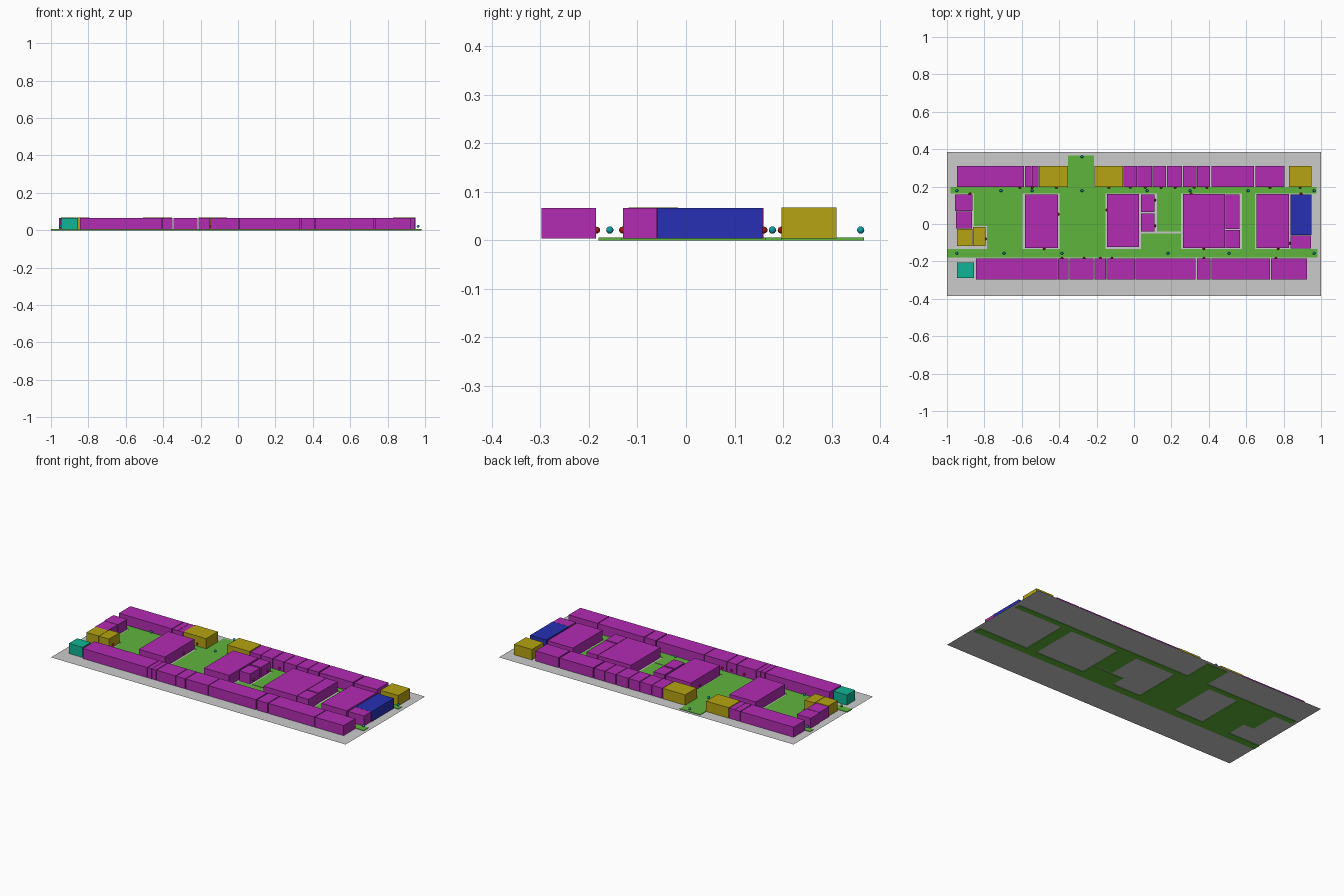
import bpy, bmesh

def mat(name, rgb):
    m = bpy.data.materials.new(name)
    m.diffuse_color = (*rgb, 1)
    return m

ROOM = mat("room_magenta", (0.45, 0.025, 0.45))
STAIR = mat("stair_yellow", (0.46, 0.37, 0.006))
LIFT = mat("lift_teal", (0.005, 0.46, 0.30))
WASH = mat("washroom_blue", (0.02, 0.03, 0.46))
FLOOR = mat("floor_green", (0.115, 0.46, 0.045))
DOOR = mat("door_red", (0.3, 0.01, 0.01))
NODE = mat("node_cyan", (0.005, 0.33, 0.4))

def finish(bm, name, material):
    me = bpy.data.meshes.new(name)
    bm.to_mesh(me)
    bm.free()
    ob = bpy.data.objects.new(name, me)
    if material:
        me.materials.append(material)
    bpy.context.collection.objects.link(ob)
    return ob

def box(name, x0, x1, y0, y1, z0, z1, material):
    bm = bmesh.new()
    bmesh.ops.create_cube(bm, size=1)
    for v in bm.verts:
        v.co = ((x0, x1)[v.co.x > 0], (y0, y1)[v.co.y > 0], (z0, z1)[v.co.z > 0])
    return finish(bm, name, material)

def block(name, x0, x1, y0, y1, material=ROOM):
    top = 0.068 if material is STAIR else 0.066
    return box(name, x0, x1, y0, y1, 0.004, top, material)

def slab(name, x0, x1, y0, y1):
    return box(name, x0, x1, y0, y1, 0.0, 0.006, FLOOR)

def marker(name, x, y, r, material):
    bm = bmesh.new()
    bmesh.ops.create_uvsphere(bm, u_segments=16, v_segments=8, radius=r)
    for f in bm.faces:
        f.smooth = True
    bmesh.ops.translate(bm, verts=bm.verts, vec=(x, y, 0.021))
    return finish(bm, name, material)

# Site plane
bm = bmesh.new()
bmesh.ops.create_grid(bm, x_segments=1, y_segments=1, size=1)
for v in bm.verts:
    v.co = (v.co.x, v.co.y * 0.385, 0.003)
finish(bm, "site_plane", None)

# Green corridors and halls, pieced around the room blocks
slab("north_corridor", -0.98, 0.975, 0.163, 0.197)
slab("south_corridor", -1.0, 0.98, -0.180, -0.133)
slab("entrance_hall", -0.353, -0.214, 0.197, 0.367)
slab("west_hall_upper", -0.855, -0.595, -0.010, 0.163)
slab("west_hall_lower", -0.785, -0.595, -0.133, -0.010)
slab("main_hall", -0.395, -0.152, -0.133, 0.163)
slab("centre_hall", 0.122, 0.250, -0.040, 0.163)
slab("centre_lobby", 0.037, 0.250, -0.133, -0.050)
slab("east_hall", 0.578, 0.648, -0.133, 0.163)

# North row of rooms
north = [(-0.947, -0.588), (-0.583, -0.547), (-0.545, -0.510), (-0.055, 0.015),
         (0.018, 0.095), (0.100, 0.172), (0.176, 0.257), (0.261, 0.333),
         (0.337, 0.407), (0.415, 0.642), (0.650, 0.805)]
for i, (a, b) in enumerate(north):
    block(f"north_room_{i+1}", a, b, 0.197, 0.309)
for i, (a, b) in enumerate([(-0.507, -0.354), (-0.211, -0.060), (0.829, 0.950)]):
    block(f"north_stair_{i+1}", a, b, 0.197, 0.310, STAIR)

# South row of rooms
south = [(-0.845, -0.409), (-0.405, -0.378), (-0.376, -0.349), (-0.345, -0.216),
         (-0.212, -0.150), (-0.146, 0.005), (0.009, 0.330), (0.336, 0.410),
         (0.415, 0.727), (0.732, 0.926)]
for i, (a, b) in enumerate(south):
    block(f"south_room_{i+1}", a, b, -0.298, -0.185)
block("lift", -0.947, -0.855, -0.288, -0.207, LIFT)

# Middle rooms
middle = [("west_office", -0.957, -0.864, 0.070, 0.158),
          ("west_store", -0.953, -0.866, -0.024, 0.067),
          ("pharmacy", -0.584, -0.407, -0.128, 0.158),
          ("surgery", -0.145, 0.026, -0.122, 0.160),
          ("small_room_upper", 0.037, 0.110, 0.065, 0.157),
          ("small_room_lower", 0.037, 0.110, -0.040, 0.056),
          ("operating_suite", 0.262, 0.487, -0.128, 0.160),
          ("suite_annex_upper", 0.490, 0.565, -0.026, 0.158),
          ("suite_annex_lower", 0.490, 0.568, -0.128, -0.033),
          ("dental_room", 0.656, 0.828, -0.128, 0.160),
          ("waiting_room", 0.838, 0.946, -0.130, -0.061)]
for args in middle:
    block(*args)
block("washroom", 0.838, 0.948, -0.060, 0.158, WASH)
block("west_stair_a", -0.947, -0.863, -0.118, -0.027, STAIR)
block("west_stair_b", -0.861, -0.794, -0.118, -0.016, STAIR)

# Door markers along each wall line
lines = {0.196: (-0.61, -0.545, -0.415, -0.134, -0.02, 0.06, 0.145, 0.22, 0.322, 0.39, 0.727, 0.888),
         0.161: (-0.877, 0.305, 0.893),
         -0.131: (-0.481, 0.374, 0.770),
         -0.184: (-0.385, -0.267, -0.18, -0.118, 0.374, 0.759)}
doors = [(x, y) for y, xs in lines.items() for x in xs]
doors += [(-0.794, -0.08), (-0.405, 0.053), (-0.145, 0.075), (0.112, 0.128),
          (0.112, -0.010), (0.834, -0.103)]
for i, (x, y) in enumerate(doors):
    marker(f"door_marker_{i+1}", x, y, 0.007, DOOR)

# Route markers along the corridors
nodes = [(x, 0.178) for x in (-0.947, -0.711, -0.545, -0.278, 0.07, 0.30, 0.61, 0.963)]
nodes += [(x, -0.157) for x in (-0.947, -0.695, -0.385, 0.182, 0.508, 0.963)]
nodes += [(-0.278, 0.360)]
for i, (x, y) in enumerate(nodes):
    marker(f"route_marker_{i+1}", x, y, 0.0075, NODE)
